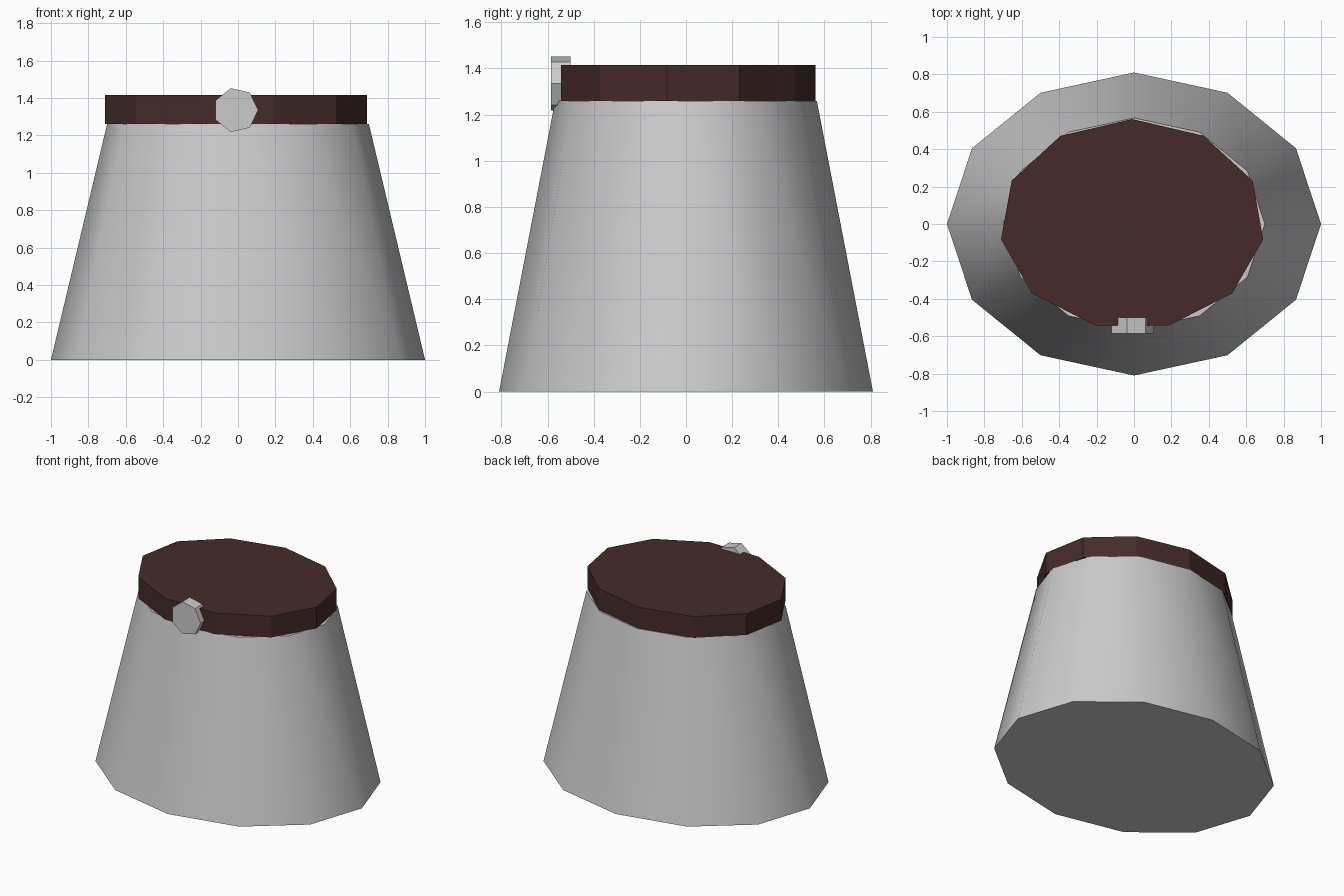
import bpy
from math import radians, pi

if "Cube" in bpy.data.objects:
    bpy.data.objects.remove(bpy.data.objects["Cube"])


def prism(name, sides, r_bottom, r_top, depth, loc, rot=(0, 0, 0), scale_y=1.0):
    # First vertex of a Blender cone points to local +Y
    bpy.ops.mesh.primitive_cone_add(vertices=sides, radius1=r_bottom, radius2=r_top,
                                    depth=depth, location=loc, rotation=rot)
    ob = bpy.context.object
    ob.name = name
    for v in ob.data.vertices:
        v.co.y *= scale_y
    return ob


# Tapered oval body, smooth around its sides
body = prism("tapered_body", 12, 1.0, 0.70, 1.26, (0, 0, 0.63), scale_y=0.81)
bpy.ops.object.shade_smooth_by_angle(angle=radians(40))

# Dark flat-faced lid
lid = prism("lid", 11, 0.708, 0.708, 0.155, (-0.01, -0.002, 1.3375), scale_y=0.795)
mat = bpy.data.materials.new("dark_brown")
mat.diffuse_color = (0.06, 0.024, 0.023, 1)
mat.use_nodes = True
mat.node_tree.nodes["Principled BSDF"].inputs["Base Color"].default_value = mat.diffuse_color
lid.data.materials.append(mat)

# Seven-sided front stud, one corner pointing to +X
stud = prism("front_stud", 7, 0.12, 0.12, 0.085, (-0.012, -0.5425, 1.335),
             rot=(pi / 2, pi / 2, 0))
